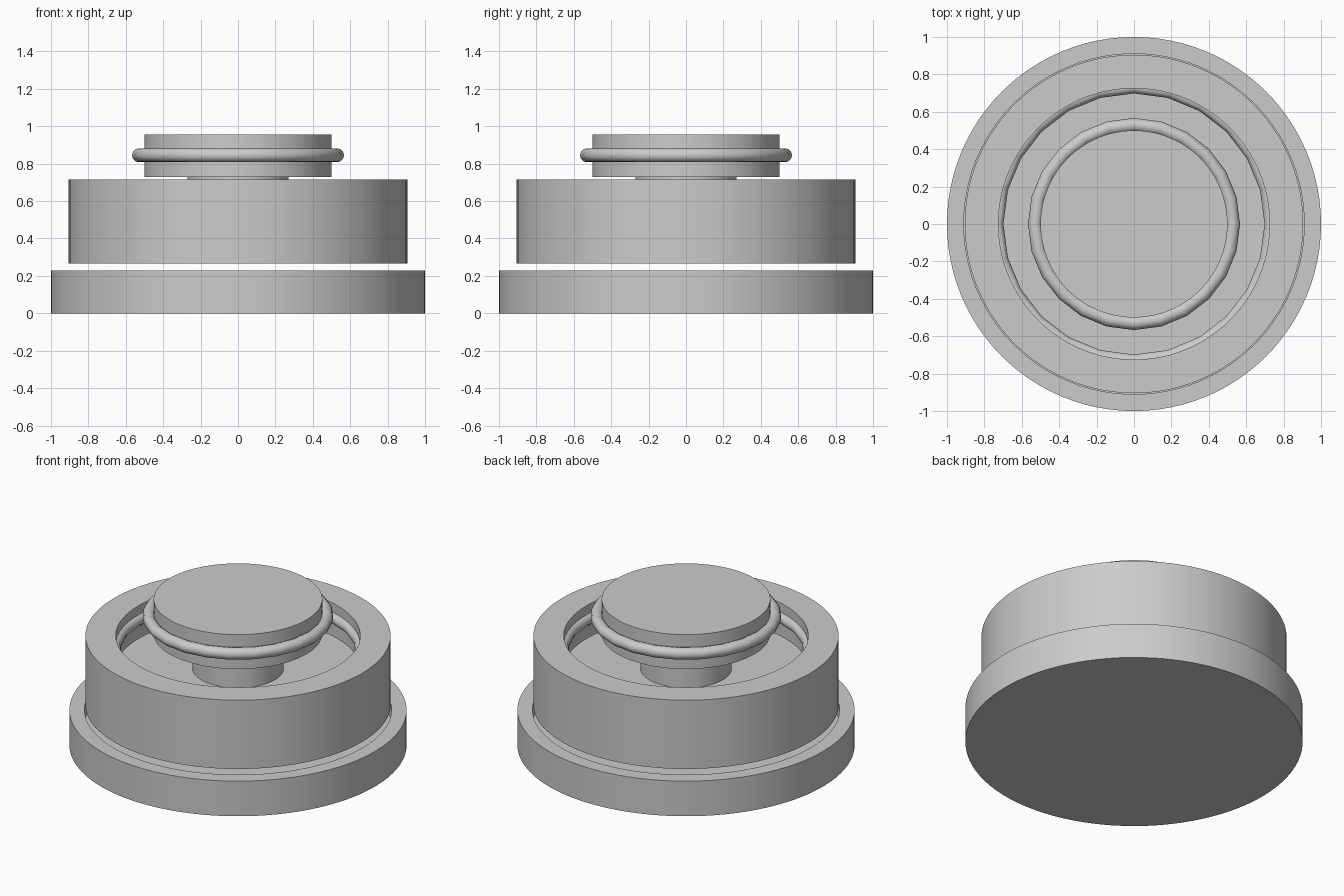
import bpy, bmesh, math

if "Cube" in bpy.data.objects:
    bpy.data.objects.remove(bpy.data.objects["Cube"], do_unlink=True)

# One plain grey for every part
grey = bpy.data.materials.new("plain grey")
grey.use_nodes = True
grey.diffuse_color = (0.6, 0.6, 0.6, 1)
grey.node_tree.nodes["Principled BSDF"].inputs["Base Color"].default_value = grey.diffuse_color


def finish(obj, name, angle):
    obj.name = obj.data.name = name
    obj.data.materials.append(grey)
    bpy.ops.object.select_all(action='DESELECT')
    obj.select_set(True)
    bpy.context.view_layer.objects.active = obj
    bpy.ops.object.shade_smooth_by_angle(angle=math.radians(angle))
    return obj


def lathe(name, profile, steps=96):
    """Spin an (r, z) profile that starts and ends on the z axis."""
    bm = bmesh.new()
    verts = [bm.verts.new((r, 0, z)) for r, z in profile]
    edges = [bm.edges.new(pair) for pair in zip(verts, verts[1:])]
    bmesh.ops.spin(bm, geom=verts + edges, axis=(0, 0, 1), cent=(0, 0, 0),
                   angle=math.tau, steps=steps, use_duplicate=False)
    bmesh.ops.remove_doubles(bm, verts=bm.verts, dist=0.0001)
    bmesh.ops.recalc_face_normals(bm, faces=bm.faces)
    mesh = bpy.data.meshes.new(name)
    bm.to_mesh(mesh)
    bm.free()
    obj = bpy.data.objects.new(name, mesh)
    bpy.context.collection.objects.link(obj)
    return finish(obj, name, 30)


def seal(name, radius, z):
    bpy.ops.mesh.primitive_torus_add(major_radius=radius, minor_radius=0.037,
                                     major_segments=24, minor_segments=12,
                                     location=(0, 0, z))
    return finish(bpy.context.object, name, 40)


# Base dish with a shallow seat for the housing
lathe("base", [(0, 0), (1, 0), (1, 0.23), (0.91, 0.23), (0.91, 0.13), (0, 0.13)])

# Cup-shaped housing
lathe("housing", [(0, 0.265), (0.905, 0.265), (0.905, 0.715),
                  (0.725, 0.715), (0.725, 0.5), (0, 0.5)])

# Plunger: stem and wide head
lathe("plunger", [(0, 0.5), (0.27, 0.5), (0.27, 0.73), (0.5, 0.73),
                  (0.5, 0.955), (0, 0.955)])

# Sealing rings on the head and in the housing bore
seal("head_seal", 0.53, 0.845)
seal("bore_seal", 0.735, 0.62)
